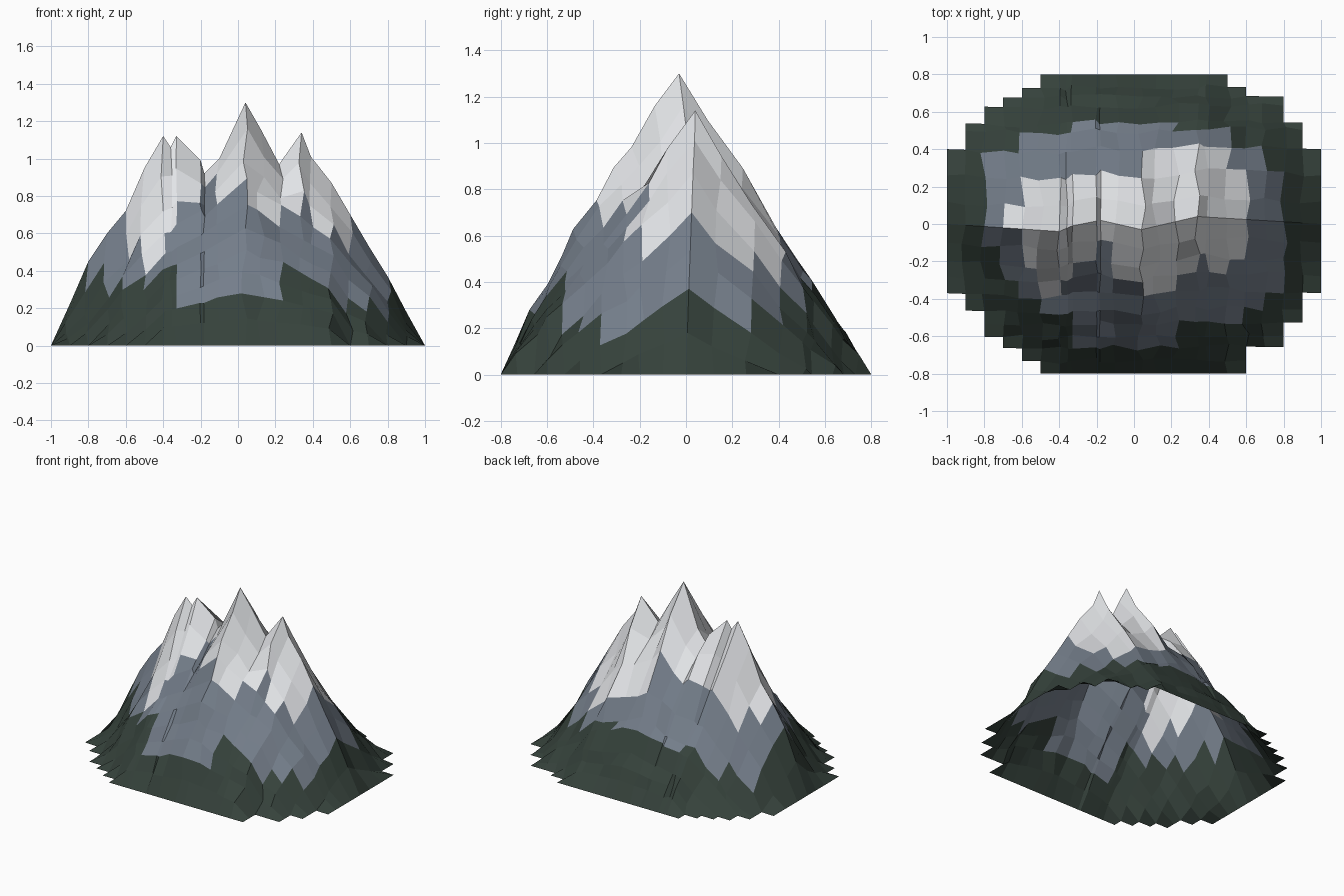
import bpy
import bmesh
import random

random.seed(7)
old = bpy.data.objects.get("Cube")
if old:
    bpy.data.objects.remove(old)


def make_material(name, colour):
    mat = bpy.data.materials.new(name)
    mat.use_nodes = True
    mat.diffuse_color = (*colour, 1)
    mat.node_tree.nodes["Principled BSDF"].inputs["Base Color"].default_value = (*colour, 1)
    return mat


GRASS, ROCK, SNOW = range(3)
materials = [
    make_material("dark green grass", (0.036, 0.054, 0.044)),
    make_material("blue grey rock", (0.175, 0.208, 0.255)),
    make_material("white snow", (0.79, 0.805, 0.83)),
]

# Ridge line from right foot to left foot: (x, height)
ridge = [(-1, 0), (-.9, .22), (-.8, .45), (-.7, .6), (-.6, .72), (-.5, .95),
         (-.4, 1.12), (-.36, 1.06), (-.33, 1.12), (-.2, .99), (-.18, .92),
         (-.1, 1), (.04, 1.3), (.12, 1.16), (.22, .97), (.34, 1.14),
         (.39, 1.01), (.5, .87), (.6, .7), (.7, .53), (.8, .37), (.9, .18), (1, 0)]

# Broad body the peaks merge into lower down: (x, height)
front_body = [(-1, 0), (-.8, .27), (-.6, .6), (-.4, .84), (-.2, 1.05),
              (.04, 1.3), (.2, 1.15), (.4, .92), (.6, .7), (1, 0)]
back_body = [(-1, 0), (-.8, .45), (-.6, .72), (-.4, 1), (-.2, 1.12),
             (.04, 1.3), (.2, 1.15), (.4, .98), (.6, .7), (1, 0)]

# How far the ridge swings in y: (x, y)
swing = [(-1, 0), (-.4, -.04), (-.33, -.01), (-.18, .02), (.04, -.03), (.34, .04), (1, 0)]

# Stepped footprint: (x limit, front depth, back depth)
footprint = [(-.9, .37, .4), (-.8, .46, .54), (-.7, .6, .63), (-.6, .66, .68),
             (-.5, .73, .73), (.5, .8, .8), (.6, .8, .73), (.7, .66, .68),
             (.8, .66, .68), (.9, .53, .54), (1, .37, .4)]

# Rows of the surface from front to back, with the ridge at zero
rows = [-.8, -.73, -.66, -.6, -.53, -.46, -.37, -.28, -.2, -.1, 0,
        .12, .26, .4, .5, .54, .63, .68, .73, .8]

# Colour bands: (x limit, snow front, snow back, rock front, rock back)
bands = [(-.8, 0, 0, 0, 0), (-.7, 0, 0, -.12, .37), (-.6, 0, .1, -.26, .37),
         (-.5, -.2, .22, -.34, .5), (-.4, -.34, .25, -.43, .5),
         (-.33, -.26, .25, -.43, .5), (-.2, -.22, .26, -.64, .54),
         (-.1, -.12, .26, -.64, .54), (.04, -.28, .26, -.64, .54),
         (.22, -.36, .39, -.64, .54), (.34, -.3, .38, -.54, .5),
         (.39, -.2, .38, -.54, .5), (.5, -.28, .38, -.54, .48),
         (.6, -.2, .26, -.54, .38), (.7, 0, 0, -.45, .38), (.8, 0, 0, -.4, .26),
         (1, 0, 0, 0, 0)]


def blend(points, x):
    """Straight-line reading between control points."""
    for (xa, va), (xb, vb) in zip(points, points[1:]):
        if x <= xb:
            return va + (vb - va) * (x - xa) / (xb - xa)


def half_depth(x, front):
    entry = next(e for e in footprint if x <= e[0])
    return entry[1] if front else entry[2]


def cell_colour(x, row):
    limit, snow_front, snow_back, rock_front, rock_back = next(b for b in bands if x <= b[0])
    if snow_front < row < snow_back:
        return SNOW
    if rock_front < row < rock_back:
        return ROCK
    return GRASS


def surface_height(x, peak, t, front):
    """Slope from ridge (t = 0) to foot (t = 1), fuller at the front."""
    body = blend(front_body if front else back_body, x)
    mix = min(1, t / .45)
    bulge = .35 if front else 0
    return (peak + (body - peak) * mix) * max(0, 1 - t + bulge * t * t * (1 - t))


xs = [x for x, height in ridge]
mid_x = [(a + b) / 2 for a, b in zip(xs, xs[1:])]
bm = bmesh.new()
verts = {}


def vertex(i, j):
    """Surface point at column i and row j, roughened between ridge and foot."""
    if (i, j) not in verts:
        x, peak = ridge[i]
        row = rows[j]
        front = row < 0
        depth = min(half_depth(m, front) for m in mid_x[max(0, i - 1):i + 1])
        y = row + blend(swing, x) * (1 - abs(row) / .8)
        z = surface_height(x, peak, abs(row) / depth, front)
        if row != 0 and z > .01:
            room = min(xs[i + 1] - x, x - xs[i - 1])
            x += random.uniform(-.3, .3) * min(room, .08)
            y += random.uniform(-.015, .015)
            z *= random.uniform(.97, 1.03)
        verts[i, j] = bm.verts.new((x, y, z))
    return verts[i, j]


# Mountain shell, open underneath
for i, x in enumerate(mid_x):
    for j, (near, far) in enumerate(zip(rows, rows[1:])):
        if max(abs(near), abs(far)) > half_depth(x, near < 0) + .001:
            continue
        face = bm.faces.new([vertex(i, j), vertex(i + 1, j),
                             vertex(i + 1, j + 1), vertex(i, j + 1)])
        face.material_index = cell_colour(x, (near + far) / 2)

# Drop cells that collapse flat on the ground
flat = [f for f in bm.faces if f.calc_area() < 1e-6]
bmesh.ops.delete(bm, geom=flat, context="FACES")

mesh = bpy.data.meshes.new("mountain")
bm.to_mesh(mesh)
bm.free()
for mat in materials:
    mesh.materials.append(mat)
mountain = bpy.data.objects.new("mountain", mesh)
bpy.context.collection.objects.link(mountain)
